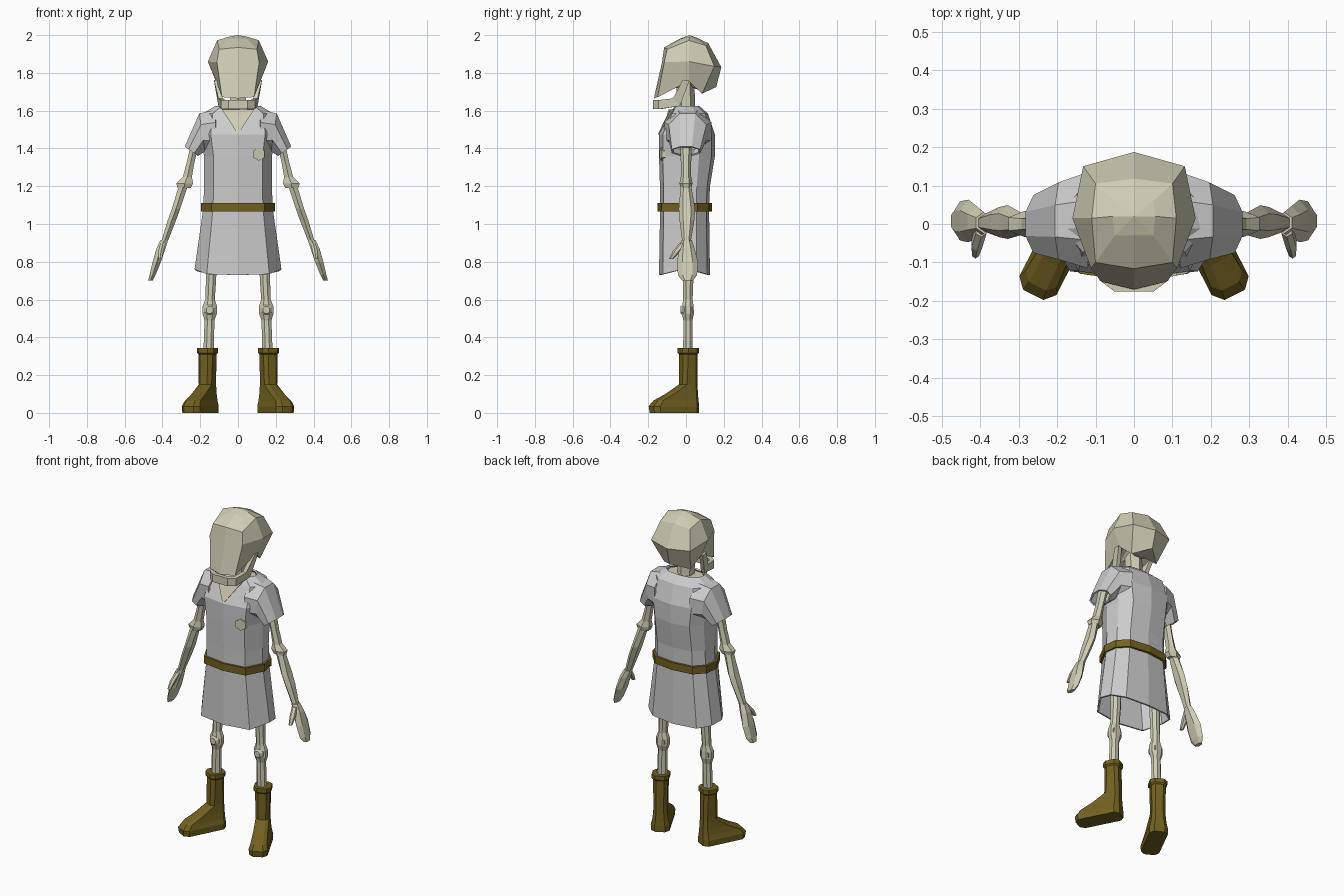
import bpy, bmesh, math
from mathutils import Vector, Matrix


def material(name, rgb):
    m = bpy.data.materials.new(name)
    m.diffuse_color = (*rgb, 1)
    return m


BONE = material("bone", (0.62, 0.61, 0.46))
LEATHER = material("leather", (0.17, 0.12, 0.015))


def loft(name, rings, mat=None, caps=True, mirror=False, thick=0, flip=False):
    """Skin a list of equal-length point rings."""
    bm = bmesh.new()
    vs = [[bm.verts.new(p) for p in r] for r in rings]
    n = len(rings[0])
    for a, b in zip(vs, vs[1:]):
        for j in range(n):
            k = (j + 1) % n
            f = [a[j], a[k], b[k], b[j]]
            bm.faces.new(f[::-1] if flip else f)
    if caps:
        for r in (vs[0], vs[-1]):
            c = bm.verts.new(sum((v.co for v in r), Vector()) / n)
            for j in range(n):
                bm.faces.new((r[j], r[(j + 1) % n], c))
        bmesh.ops.recalc_face_normals(bm, faces=bm.faces)
    me = bpy.data.meshes.new(name)
    bm.to_mesh(me)
    bm.free()
    ob = bpy.data.objects.new(name, me)
    bpy.context.collection.objects.link(ob)
    if mat:
        me.materials.append(mat)
    if thick:
        s = ob.modifiers.new("thickness", 'SOLIDIFY')
        s.thickness, s.offset = thick, -1
    if mirror:
        ob.modifiers.new("mirror", 'MIRROR').use_mirror_merge = False
    return ob


def ring(c, a, b, n):
    """Regular n-sided ring spanned by vectors a and b, flat sides on the axes."""
    c, a, b, s = Vector(c), Vector(a), Vector(b), 1 / math.cos(math.pi / n)
    ang = [(i + .5) * math.tau / n for i in range(n)]
    return [c + (a * math.cos(t) + b * math.sin(t)) * s for t in ang]


def full(half):
    """Mirror half a section (front centre to back centre) into a closed ring."""
    return half + [(-x, y, z) for x, y, z in half[-2:0:-1]]


def limb(name, pts, n=6):
    return loft(name, [ring((x, y, z), (rx, 0, 0), (0, ry, 0), n)
                       for x, y, z, rx, ry in pts], BONE, mirror=True)


SECTION = [(0, -1), (.72, -.86), (1, -.15), (.94, .45), (.65, .88), (0, 1)]


def body_ring(z, w, front, back, lift=0):
    return full([(x * w, y * (front if y < 0 else back),
                  z + lift * (1 - abs(y))) for x, y in SECTION])


# tunic
loft("tunic", [body_ring(*r) for r in (
    (.73, .23, .143, .127, .035), (1.09, .183, .137, .122), (1.2, .18, .138, .127),
    (1.36, .18, .143, .153), (1.475, .2, .143, .153), (1.585, .185, .085, .116),
    (1.625, .12, .06, .07))], caps=False, thick=.01)

# sleeves
loft("sleeve", [ring(c, a, (0, b, 0), 8) for c, a, b in (
    ((.12, .01, 1.49), (0, 0, .115), .125),
    ((.19, .008, 1.485), (.015, 0, .1), .1),
    ((.247, 0, 1.385), (.035, 0, .025), .075))],
    caps=False, mirror=True, thick=.01, flip=True)

# belt
loft("belt", [body_ring(z, w, f, b) for z, w, f, b in (
    (1.065, .183, .137, .122), (1.065, .196, .15, .137),
    (1.11, .196, .15, .137), (1.11, .183, .137, .122))], LEATHER, caps=False)

# chest seen through the collar
loft("upper_chest", [body_ring(1.5, .1, .06, .07),
                     body_ring(1.61, .113, .058, .066)], BONE)
loft("neckline", [[(0, -.149, 1.475), (.085, -.083, 1.605), (0, -.092, 1.605), (-.085, -.083, 1.605)],
                  [(0, -.13, 1.475), (.085, -.05, 1.61), (0, -.05, 1.61), (-.085, -.05, 1.61)]], BONE)

# tear in the tunic showing bone
loft("tear", [ring((.11, y, 1.37), (.03, .006, 0), (0, 0, .03), 6)
              for y in (-.115, -.134)], BONE)

# neck
loft("neck", [ring((0, y, z), (.042, 0, 0), (0, .042, 0), 6)
              for y, z in ((.01, 1.5), (0, 1.62), (-.005, 1.78))], BONE)

# skull
loft("skull", [full(h) for h in (
    [(0, -.06, 1.72), (.05, -.055, 1.72), (.06, .02, 1.765), (.05, .06, 1.72), (0, .07, 1.71)],
    [(0, -.17, 1.665), (.085, -.15, 1.672), (.115, .015, 1.755), (.09, .085, 1.69), (0, .16, 1.725)],
    [(0, -.127, 1.857), (.112, -.115, 1.857), (.16, .015, 1.86), (.132, .15, 1.835), (0, .187, 1.83)],
    [(0, -.116, 1.935), (.1, -.1, 1.925), (.11, .015, 1.972), (.1, .105, 1.945), (0, .118, 1.957)],
    [(0, -.03, 1.982), (.05, -.03, 1.978), (.055, .02, 1.99), (.05, .06, 1.98), (0, .06, 1.985)],
)], BONE).data.vertices[-1].co = (0, .02, 2.0)

# jaw: a horseshoe bar rising at both ends
JAW = [((.115, 0, 1.76), (0, -.018, .002), (.012, 0, 0)),
       ((.092, -.05, 1.645), (0, -.018, .02), (.012, 0, 0)),
       ((.078, -.14, 1.632), (0, 0, .024), (.012, -.006, 0)),
       ((.045, -.163, 1.632), (0, 0, .024), (.006, -.012, 0))]
FLIP = Matrix.Diagonal((-1, 1, 1))
left = [(FLIP @ Vector(c), a, FLIP @ Vector(b)) for c, a, b in JAW[::-1]]
loft("jaw", [ring(c, a, b, 4) for c, a, b in JAW + left], BONE)

# arms: upper arm, elbow knob, forearm, hand, thumb
limb("upper_arm", [(.205, 0, 1.52, .025, .03), (.25, 0, 1.33, .02, .024),
                   (.268, 0, 1.25, .024, .024), (.282, 0, 1.215, .044, .03),
                   (.285, 0, 1.19, .035, .024)])
limb("forearm", [(.29, 0, 1.2, .024, .024), (.328, .005, 1.08, .022, .038),
                 (.35, .005, 1.02, .022, .034), (.388, .003, .91, .017, .02)])
limb("hand", [(.39, .003, .915, .02, .024), (.408, .005, .87, .024, .035),
              (.43, .008, .8, .022, .048), (.452, .008, .73, .016, .044),
              (.464, .008, .7, .012, .025)])
limb("thumb", [(.397, -.015, .9, .014, .016), (.408, -.05, .855, .014, .018),
               (.412, -.078, .815, .009, .01)])

# legs with knee joints
limb("leg", [(.138, .012, .95, .032, .03), (.143, .012, .7, .027, .027),
             (.148, .01, .6, .025, .025), (.149, .01, .565, .038, .03),
             (.15, .01, .525, .038, .032), (.151, .01, .49, .026, .024),
             (.156, .01, .3, .028, .025)], 8)
loft("kneecap", [ring((.15, y, .545), (r, 0, 0), (0, 0, r), 8)
                 for y, r in ((.035, .028), (-.015, .03), (-.03, .018))], BONE, mirror=True)

# boots: chamfered rings, toes turned out
def boot_ring(z, w, back, front):
    c = w * .45
    half = [(0, front), (w - c, front), (w, front + c * 1.1), (w, back - c), (w - c, back), (0, back)]
    turn = Matrix.Translation((.162, .012, 0)) @ Matrix.Rotation(math.radians(27), 4, 'Z')
    return [turn @ Vector(p) for p in full([(x, y, z) for x, y in half])]


loft("boot", [boot_ring(*r) for r in (
    (0, .052, .05, -.215), (.035, .054, .05, -.22), (.065, .046, .048, -.195),
    (.1, .041, .046, -.125), (.15, .038, .044, -.045), (.31, .042, .042, -.042),
    (.318, .049, .049, -.049), (.343, .049, .049, -.049))], LEATHER, mirror=True)
